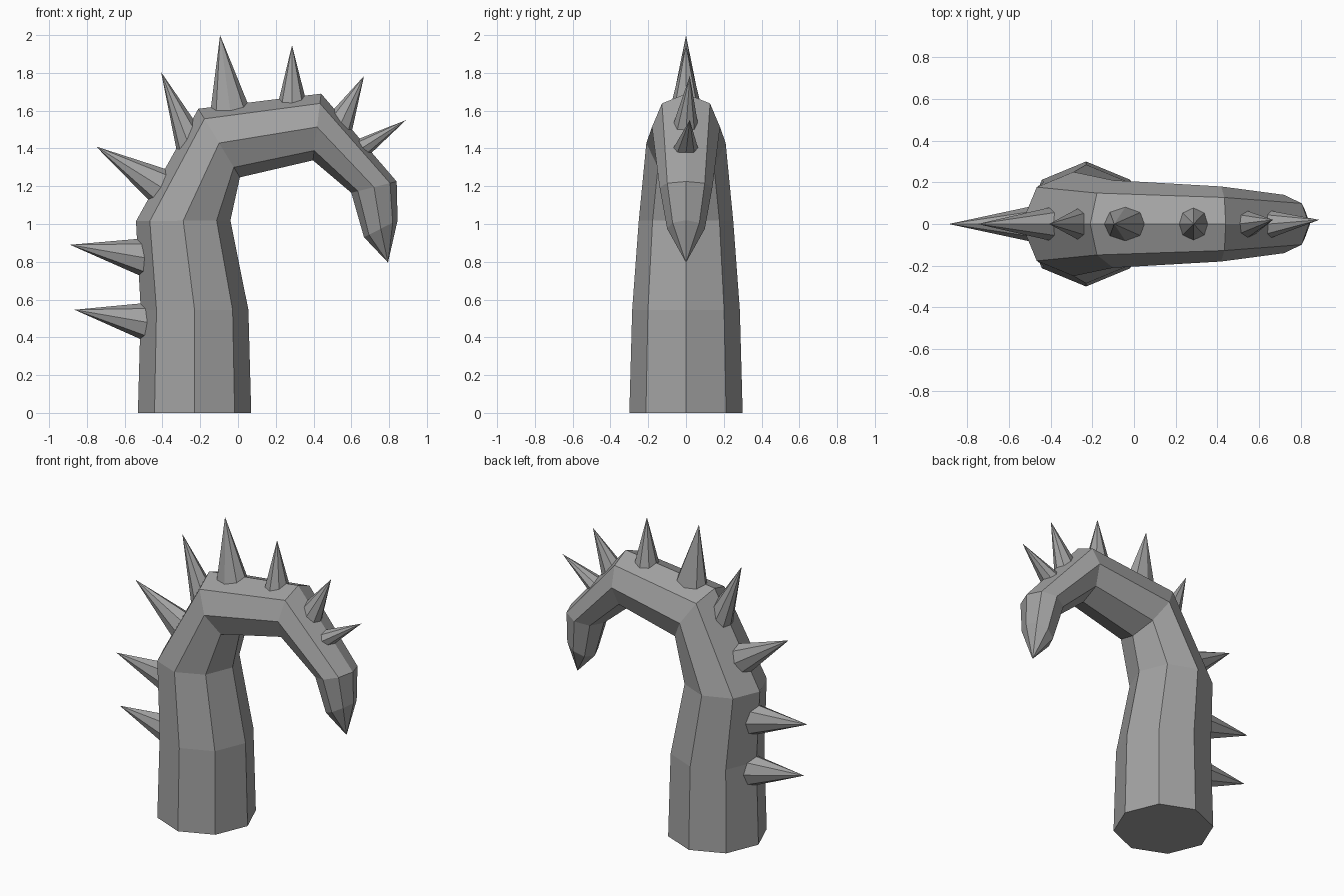
import bpy
import bmesh
from math import cos, sin, pi
from mathutils import Vector

SIDES = 8

cube = bpy.data.objects.get("Cube")
if cube:
    bpy.data.objects.remove(cube, do_unlink=True)

# One plain grey for everything
grey = bpy.data.materials.new("stone_grey")
grey.use_nodes = True
colour = (0.36, 0.36, 0.36, 1)
grey.diffuse_color = colour
grey.node_tree.nodes["Principled BSDF"].inputs["Base Color"].default_value = colour


def point(x, z, y=0.0):
    return Vector((x, y, z))


def loft(name, rings, tip):
    """Skin octagonal rings, each (outer point, inner point, half width), to a tip."""
    bm = bmesh.new()
    loops = []
    for outer, inner, width in rings:
        centre, arm = (outer + inner) / 2, (outer - inner) / 2
        side = Vector((0, width, 0))
        angles = [2 * pi * i / SIDES for i in range(SIDES)]
        loops.append([bm.verts.new(centre + arm * cos(a) + side * sin(a)) for a in angles])
    bm.faces.new(loops[0])
    for low, high in zip(loops, loops[1:]):
        for i in range(SIDES):
            j = (i + 1) % SIDES
            bm.faces.new((low[i], low[j], high[j], high[i]))
    apex = bm.verts.new(tip)
    for i in range(SIDES):
        bm.faces.new((loops[-1][i], loops[-1][(i + 1) % SIDES], apex))
    bmesh.ops.recalc_face_normals(bm, faces=bm.faces)
    mesh = bpy.data.meshes.new(name)
    bm.to_mesh(mesh)
    bm.free()
    mesh.materials.append(grey)
    obj = bpy.data.objects.new(name, mesh)
    bpy.context.collection.objects.link(obj)
    return obj


# Curling tentacle: outer point, inner point, half width of every ring
body = [
    (point(-0.53, 0), point(0.07, 0), 0.30),
    (point(-0.515, 0.545), point(0.055, 0.545), 0.285),
    (point(-0.54, 1.015), point(-0.04, 1.02), 0.25),
    (point(-0.21, 1.61), point(0.01, 1.247), 0.21),
    (point(0.44, 1.69), point(0.397, 1.337), 0.18),
    (point(0.84, 1.225), point(0.60, 1.165), 0.14),
    (point(0.845, 1.02), point(0.667, 0.93), 0.10),
]
loft("tentacle", body, point(0.794, 0.796))

# Spikes along the outer ridge: tip, the two ridge contacts, half width
spikes = [
    (point(-0.865, 0.546), point(-0.51, 0.58), point(-0.515, 0.39), 0.08),
    (point(-0.889, 0.89), point(-0.51, 0.923), point(-0.52, 0.727), 0.08),
    (point(-0.751, 1.41), point(-0.38, 1.29), point(-0.466, 1.12), 0.075),
    (point(-0.407, 1.804), point(-0.233, 1.55), point(-0.323, 1.38), 0.07),
    (point(-0.095, 2.0), point(-0.143, 1.62), point(0.053, 1.635), 0.075),
    (point(0.286, 1.947), point(0.217, 1.66), point(0.354, 1.677), 0.07),
    (point(0.667, 1.783, 0.02), point(0.50, 1.60), point(0.605, 1.50), 0.06),
    (point(0.889, 1.55, 0.02), point(0.645, 1.453), point(0.705, 1.375), 0.06),
]
BURY = 1.2  # roots continue into the body
for number, (tip, a, b, width) in enumerate(spikes, 1):
    root = (tip + (a - tip) * BURY, tip + (b - tip) * BURY, width * BURY)
    loft(f"spike_{number}", [root], tip)
